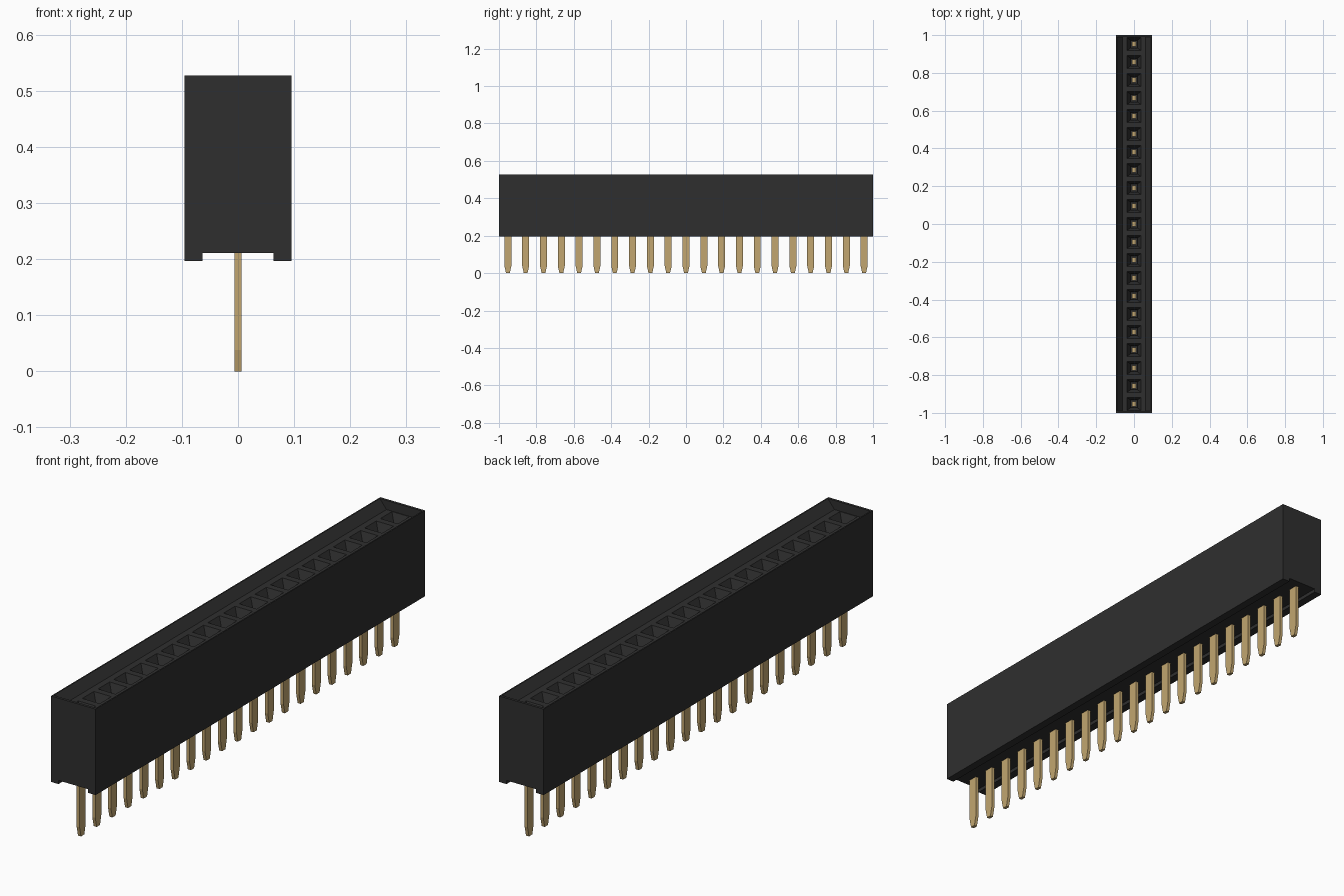
import bpy, bmesh
from mathutils import Matrix

cube = bpy.data.objects.get("Cube")
if cube:
    bpy.data.objects.remove(cube, do_unlink=True)


def material(name, rgb):
    m = bpy.data.materials.new(name)
    m.use_nodes = True
    m.diffuse_color = (*rgb, 1)
    m.node_tree.nodes["Principled BSDF"].inputs["Base Color"].default_value = (*rgb, 1)
    return m


BLACK = material("black plastic", (0.028, 0.028, 0.028))
GOLD = material("gold metal", (0.54, 0.38, 0.16))

COUNT = 21
PITCH = 2 / COUNT
TOP, FLOOR, SLOT, BASE = 0.527, 0.492, 0.211, 0.197


def finish(bm, name, mat, recalc=True):
    if recalc:
        bmesh.ops.recalc_face_normals(bm, faces=bm.faces)
    mesh = bpy.data.meshes.new(name)
    bm.to_mesh(mesh)
    bm.free()
    mesh.materials.append(mat)
    obj = bpy.data.objects.new(name, mesh)
    bpy.context.collection.objects.link(obj)
    return obj


def prism(bm, profile, y0, y1, skip=()):
    """Extrude an x-z profile along y, leaving out the chosen side faces."""
    a = [bm.verts.new((x, y0, z)) for x, z in profile]
    b = [bm.verts.new((x, y1, z)) for x, z in profile]
    bm.faces.new(a)
    bm.faces.new(b[::-1])
    for i in range(len(a)):
        if i not in skip:
            j = (i + 1) % len(a)
            bm.faces.new((a[j], a[i], b[i], b[j]))


def rings(bm, y, levels, cap_first=False):
    """Join rectangles (half x, half y, z) in order and close the last one."""
    loops = [[bm.verts.new((sx * hx, y + sy * hy, z))
              for sx, sy in ((-1, -1), (1, -1), (1, 1), (-1, 1))]
             for hx, hy, z in levels]
    for lo, hi in zip(loops, loops[1:]):
        for i in range(4):
            j = (i + 1) % 4
            bm.faces.new((lo[i], lo[j], hi[j], hi[i]))
    bm.faces.new(loops[-1])
    if cap_first:
        bm.faces.new(loops[0][::-1])


# Housing: two feet below, sloped trough above (its floor is made of the sockets)
half = [(0.063, SLOT), (0.063, BASE), (0.095, BASE), (0.095, TOP),
        (0.09, TOP), (0.062, FLOOR)]
profile = half + [(-x, z) for x, z in reversed(half)]
bm = bmesh.new()
prism(bm, profile, -1, 1, skip=(5,))
finish(bm, "housing", BLACK)

# Thin walls closing the trough at both ends
trough = [(-0.062, FLOOR), (0.062, FLOOR), (0.09, TOP), (-0.09, TOP)]
for name, y0, y1 in (("front_end_wall", -1, -0.99), ("back_end_wall", 0.99, 1)):
    bm = bmesh.new()
    prism(bm, trough, y0, y1)
    finish(bm, name, BLACK)

centres = [(i - (COUNT - 1) / 2) * PITCH for i in range(COUNT)]

# Funnel-shaped sockets along the trough floor
bm = bmesh.new()
for y in centres:
    rings(bm, y, [(0.062, PITCH / 2, FLOOR), (0.037, 0.035, FLOOR),
                  (0.018, 0.02, FLOOR - 0.035), (0.018, 0.02, FLOOR - 0.05)])
bmesh.ops.remove_doubles(bm, verts=bm.verts, dist=0.0001)
finish(bm, "sockets", BLACK, recalc=False)

# Contacts: flat tapered tail below, small tip inside each socket
bm = bmesh.new()
for y in centres:
    rings(bm, y, [(0.0063, 0.01, 0), (0.0063, 0.0185, 0.038),
                  (0.0063, 0.0185, SLOT + 0.01)], cap_first=True)
    rings(bm, y, [(0.01, 0.013, FLOOR - 0.06), (0.01, 0.013, FLOOR - 0.037)],
          cap_first=True)
finish(bm, "contact_pins", GOLD)
